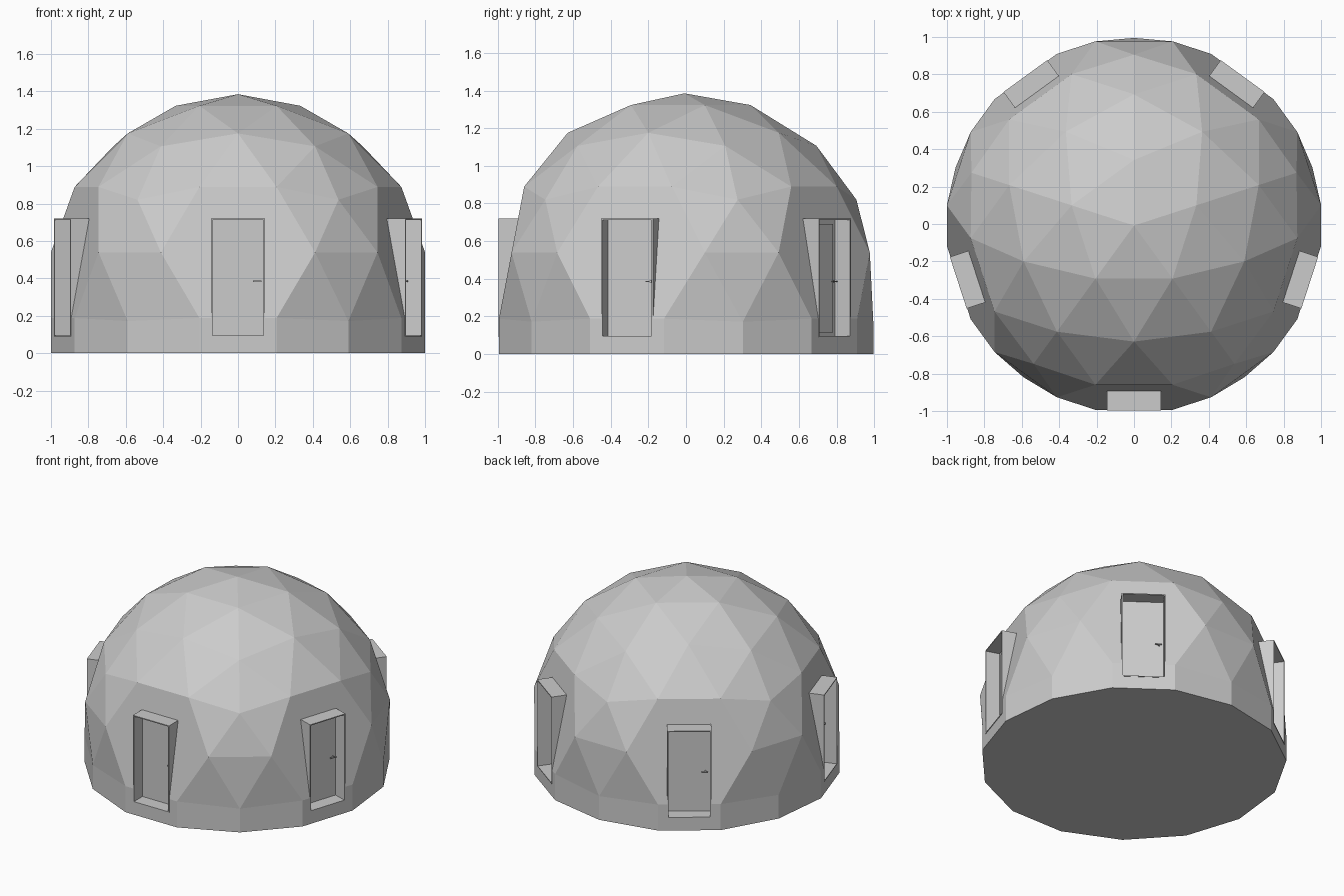
import bpy, bmesh, math
from mathutils import Vector, Matrix

if "Cube" in bpy.data.objects:
    bpy.data.objects.remove(bpy.data.objects["Cube"])

R, CZ, OFF = 1.0215, 0.3635, Vector((0, -0.0085, 0))


def make_object(name, bm):
    bmesh.ops.recalc_face_normals(bm, faces=bm.faces[:])
    me = bpy.data.meshes.new(name)
    bm.to_mesh(me)
    bm.free()
    ob = bpy.data.objects.new(name, me)
    bpy.context.collection.objects.link(ob)
    return ob


def ring_of_boxes(name, boxes):
    """Boxes (x0,x1,y0,y1,z0,z1) of the front door, repeated on all five sides."""
    bm = bmesh.new()
    for k in range(5):
        turn = Matrix.Translation(OFF) @ Matrix.Rotation(math.radians(72 * k), 4, 'Z')
        for x0, x1, y0, y1, z0, z1 in boxes:
            m = Matrix.Translation(((x0 + x1) / 2, (y0 + y1) / 2, (z0 + z1) / 2))
            s = Matrix.Diagonal((x1 - x0, y1 - y0, z1 - z0, 1))
            bmesh.ops.create_cube(bm, size=1, matrix=turn @ m @ s)
    return make_object(name, bm)


# Three-frequency geodesic points from an icosahedron standing on a vertex
def polar(deg, z):
    r = math.sqrt(1 - z * z)
    return Vector((r * math.cos(math.radians(deg)), r * math.sin(math.radians(deg)), z))


h = 1 / math.sqrt(5)
ico = [Vector((0, 0, 1)), Vector((0, 0, -1))]
ico += [polar(90 + 72 * k, h) for k in range(5)] + [polar(-90 + 72 * k, -h) for k in range(5)]
points = {}
for i in range(12):
    for j in range(i):
        for k in range(j):
            a, b, c = ico[i], ico[j], ico[k]
            if max((a - b).length, (b - c).length, (a - c).length) > 1.1:
                continue
            door_face = abs((a + b + c).z - h) < 0.01
            for u in range(4):
                for v in range(4 - u):
                    w = 3 - u - v
                    if door_face and u == v == w:
                        continue  # door walls stay flat hexagons
                    p = (a * u + b * v + c * w).normalized()
                    if p.z > -0.2:
                        points[tuple(round(t, 4) for t in p)] = p

# Dome shell with vertical base wall
bm = bmesh.new()
for p in points.values():
    bm.verts.new(p * R + Vector((0, 0, CZ)) + OFF)
bmesh.ops.convex_hull(bm, input=bm.verts[:])
bm.normal_update()
bmesh.ops.delete(bm, geom=[f for f in bm.faces if max(v.co.z for v in f.verts) < 0.25],
                 context='FACES')
bmesh.ops.dissolve_limit(bm, angle_limit=math.radians(0.5), verts=bm.verts[:], edges=bm.edges[:])
rim = [e for e in bm.edges if e.is_boundary]
ext = bmesh.ops.extrude_edge_only(bm, edges=rim)['geom']
for v in ext:
    if isinstance(v, bmesh.types.BMVert):
        v.co.z = 0
bmesh.ops.contextual_create(bm, geom=[e for e in ext if isinstance(e, bmesh.types.BMEdge)])
dome = make_object("dome", bm)

# Upright door surrounds, hollowed to a recess
surround = ring_of_boxes("surround_helper", [(-.145, .145, -.988, -.8, .09, .72)])
recess = ring_of_boxes("recess_helper", [(-.137, .137, -1.1, -.89, .096, .713)])
for ob, op in ((surround, 'UNION'), (recess, 'DIFFERENCE')):
    mod = dome.modifiers.new(op.lower(), 'BOOLEAN')
    mod.operation, mod.object, mod.solver = op, ob, 'EXACT'
    ob.hide_render = True
    ob.hide_set(True)

# Door leaves and handles
ring_of_boxes("door_leaves", [(-.113, .108, -.896, -.88, .115, .69)])
ring_of_boxes("door_handles", [(.08, .125, -.916, -.908, .382, .389),
                               (.102, .11, -.91, -.89, .38, .391)])
